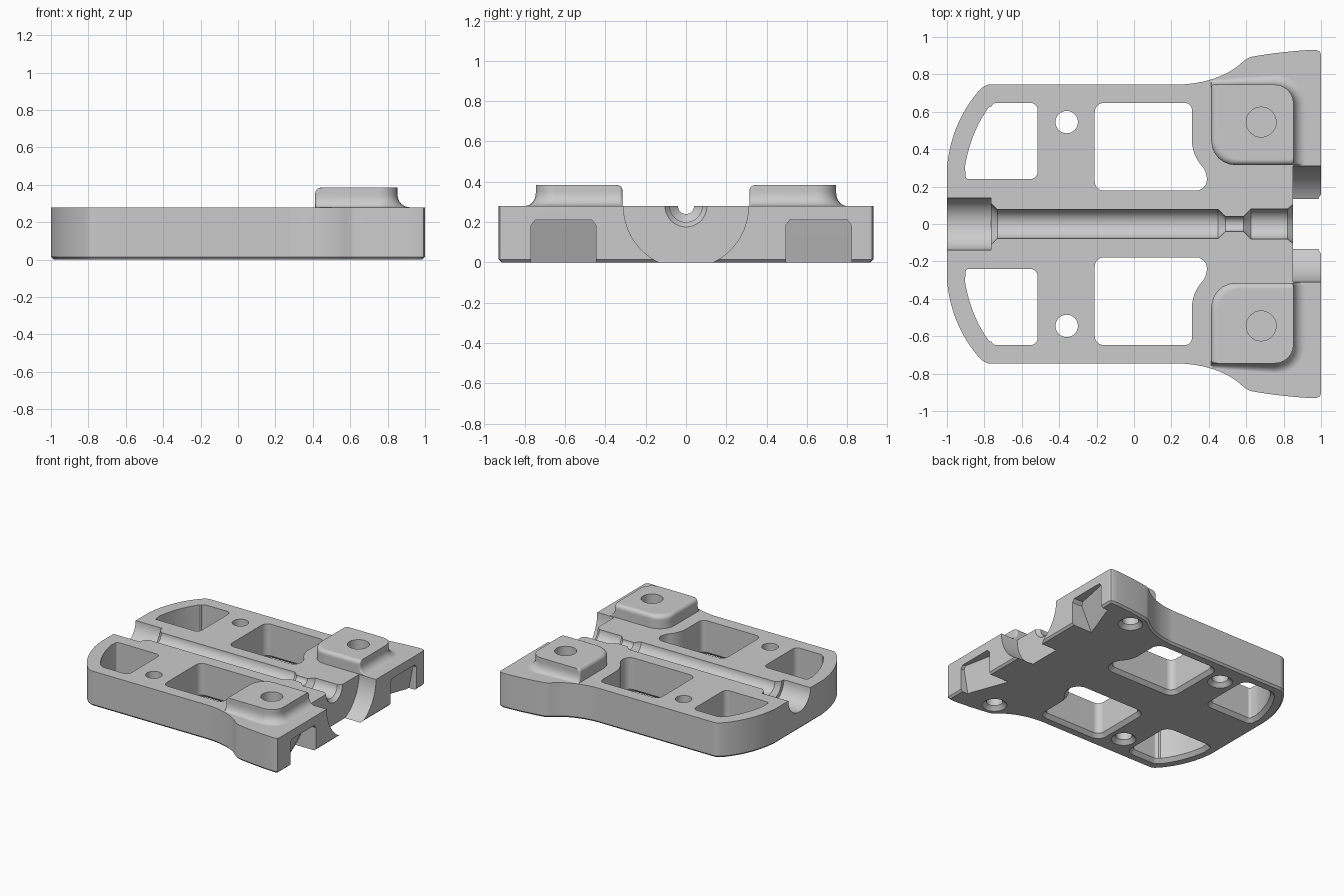
import bpy, bmesh
from math import sin, cos, pi
from mathutils import Vector

if "Cube" in bpy.data.objects:
    bpy.data.objects.remove(bpy.data.objects["Cube"])

grey = bpy.data.materials.new("plain_grey")
grey.use_nodes = True
tone = (0.6, 0.6, 0.6, 1)
grey.diffuse_color = tone
grey.node_tree.nodes["Principled BSDF"].inputs["Base Color"].default_value = tone

TOP, PAD_TOP = 0.28, 0.385


def loft(name, rings):
    """Closed solid through rings of equal length."""
    bm = bmesh.new()
    loops = [[bm.verts.new(p) for p in ring] for ring in rings]
    n = len(loops[0])
    for a, b in zip(loops, loops[1:]):
        for i in range(n):
            j = (i + 1) % n
            bm.faces.new((a[i], a[j], b[j], b[i]))
    bm.faces.new(loops[0][::-1])
    bm.faces.new(loops[-1])
    bmesh.ops.recalc_face_normals(bm, faces=bm.faces)
    mesh = bpy.data.meshes.new(name)
    bm.to_mesh(mesh)
    bm.free()
    mesh.materials.append(grey)
    obj = bpy.data.objects.new(name, mesh)
    bpy.context.collection.objects.link(obj)
    return obj


def grow(points, d):
    """Offset a counter-clockwise outline outward by d."""
    out = []
    for i, p in enumerate(points):
        a, b, p = Vector(points[i - 1]), Vector(points[(i + 1) % len(points)]), Vector(p)
        n1, n2 = (p - a).normalized(), (b - p).normalized()
        n = Vector((n1.y + n2.y, -n1.x - n2.x)).normalized()
        out.append(p + n * d / max(0.5, n.dot(Vector((n1.y, -n1.x)))))
    return out


def rounded(corners, steps=6):
    """Outline with a round at each (x, y, radius) corner."""
    out = []
    for i, (x, y, r) in enumerate(corners):
        p = Vector((x, y))
        a = p + (Vector(corners[i - 1][:2]) - p).normalized() * r
        b = p + (Vector(corners[(i + 1) % len(corners)][:2]) - p).normalized() * r
        c = a + b - p
        for k in range(steps + 1):
            t = k / steps * pi / 2
            out.append(c + (a - c) * cos(t) + (b - c) * sin(t))
    return out


def prism(name, points, levels, side=1):
    """Vertical solid; levels are (z, outward offset)."""
    return loft(name, [[(p[0], p[1] * side, z) for p in grow(points, d)] for z, d in levels])


def circle(x, y, r, n=32):
    return [(x + r * cos(2 * pi * i / n), y + r * sin(2 * pi * i / n)) for i in range(n)]


def lathe_x(name, profile, n=64):
    """Solid of revolution about the channel axis."""
    return loft(name, [[(x, r * cos(2 * pi * i / n), TOP + r * sin(2 * pi * i / n))
                        for i in range(n)] for x, r in profile])


def combine(obj, other, operation):
    mod = obj.modifiers.new("join", "BOOLEAN")
    mod.operation, mod.solver, mod.object = operation, "EXACT", other
    bpy.context.view_layer.update()
    graph = bpy.context.evaluated_depsgraph_get()
    mesh = bpy.data.meshes.new_from_object(obj.evaluated_get(graph))
    obj.modifiers.clear()
    obj.data = mesh
    bpy.data.objects.remove(other)


def arc_through(a, m, b, n=10):
    """Smooth curve from a to b with control point m."""
    a, m, b = Vector(a), Vector(m), Vector(b)
    return [a * (1 - t) ** 2 + m * 2 * t * (1 - t) + b * t * t
            for t in (i / n for i in range(n + 1))]


# Base plate with flared end and bowed nose
half = [Vector((1, 0.905)), Vector((0.993, 0.923)), Vector((0.975, 0.93))]
half += arc_through((0.93, 0.93), (0.78, 0.92), (0.65, 0.898), 5)
half += arc_through((0.625, 0.893), (0.6, 0.885), (0.58, 0.865), 4)
half += arc_through((0.55, 0.84), (0.44, 0.76), (0.27, 0.747))
half += arc_through((-0.76, 0.747), (-0.8, 0.747), (-0.825, 0.715), 5)
half += arc_through((-0.84, 0.7), (-0.98, 0.53), (-1, 0.3), 14)
outline = half + [Vector((p.x, -p.y)) for p in reversed(half)]
plate = prism("base_plate", outline, [(0, -0.015), (0.015, 0), (TOP, 0)])


# Raised mounting pads: rounded inner rim, flared outer foot
def pad_ring(z, inset, flare, side):
    x0, y0, x1, y1 = 0.413 + inset, 0.315 + inset, 0.853 + flare, 0.745 + flare
    pts = rounded([(x0, y0, 0.13), (x1, y0, 0.015),
                   (x1, y1, 0.1 + flare), (x0, 0.745 + flare * 0.4, 0.015)])
    return [(p.x, p.y * side, z) for p in pts]


for side in (1, -1):
    rings = [pad_ring(0.26, 0, 0.065, side)]
    for k in range(7):
        t = k / 6 * pi / 2
        rings.append(pad_ring(TOP + 0.065 * (1 - cos(t)), 0, 0.065 * (1 - sin(t)), side))
    for k in range(6):
        t = k / 5 * pi / 2
        rings.append(pad_ring(PAD_TOP - 0.03 * (1 - sin(t)), 0.03 * (1 - cos(t)), 0, side))
    combine(plate, loft("pad", rings), "UNION")

# Stepped channel and large end recess
bore = [(-1.1, 0.14), (-0.765, 0.14), (-0.765, 0.11), (-0.73, 0.077), (0.45, 0.077),
        (0.49, 0.04), (0.585, 0.04), (0.625, 0.08), (0.82, 0.08), (0.87, 0.12)]
combine(plate, lathe_x("channel", bore), "DIFFERENCE")
combine(plate, lathe_x("end_recess", [(0.85, 0.31), (1.1, 0.31)], 96), "DIFFERENCE")

# Windows, holes and end pockets on both sides
nose_window = rounded([(-0.91, 0.24, 0.03), (-0.515, 0.24, 0.04), (-0.515, 0.648, 0.04),
                       (-0.755, 0.648, 0.02)])
nose_window += arc_through((-0.775, 0.625), (-0.875, 0.49), (-0.905, 0.3), 10)
mid_window = rounded([(-0.21, 0.178, 0.05), (0.39, 0.178, 0.06), (0.39, 0.28, 0.04),
                      (0.31, 0.37, 0.07), (0.31, 0.648, 0.04), (-0.21, 0.648, 0.05)])
through = [(-0.05, 0.028), (0, 0.028), (0.028, 0), (0.5, 0)]
countersunk = [(-0.05, 0.03), (0, 0.03), (0.03, 0), (0.5, 0)]
blind = countersunk[:3] + [(0.2, 0)]
for side in (1, -1):
    combine(plate, prism("nose_window", nose_window, through, side), "DIFFERENCE")
    combine(plate, prism("mid_window", mid_window, through, side), "DIFFERENCE")
    combine(plate, prism("pin_hole", circle(-0.36, 0.545, 0.06), countersunk, side),
            "DIFFERENCE")
    combine(plate, prism("pad_hole", circle(0.68, 0.545, 0.08), [(0.24, 0), (0.5, 0)], side),
            "DIFFERENCE")
    combine(plate, prism("foot_hole", circle(0.68, 0.77, 0.06), blind, side), "DIFFERENCE")
    inner, outer = (0.495, 0.82) if side > 0 else (0.447, 0.768)
    levels = [(-0.02, 0.81, 0.93, 0), (0.185, 0.91, 0.97, 0), (0.21, 0.92, 0.975, 0.02)]
    pocket = [[(1.1, (inner + c) * side, z), (1.1, (outer - c) * side, z),
               (b, (outer - c) * side, z), (a, (inner + c) * side, z)] for z, a, b, c in levels]
    combine(plate, loft("end_pocket", pocket), "DIFFERENCE")

# Smooth curved walls, keep edges sharp and flats even
bpy.ops.object.select_all(action="DESELECT")
plate.select_set(True)
bpy.context.view_layer.objects.active = plate
bpy.ops.object.shade_smooth_by_angle(angle=pi / 6)
plate.modifiers.new("even_shading", "WEIGHTED_NORMAL").keep_sharp = True
